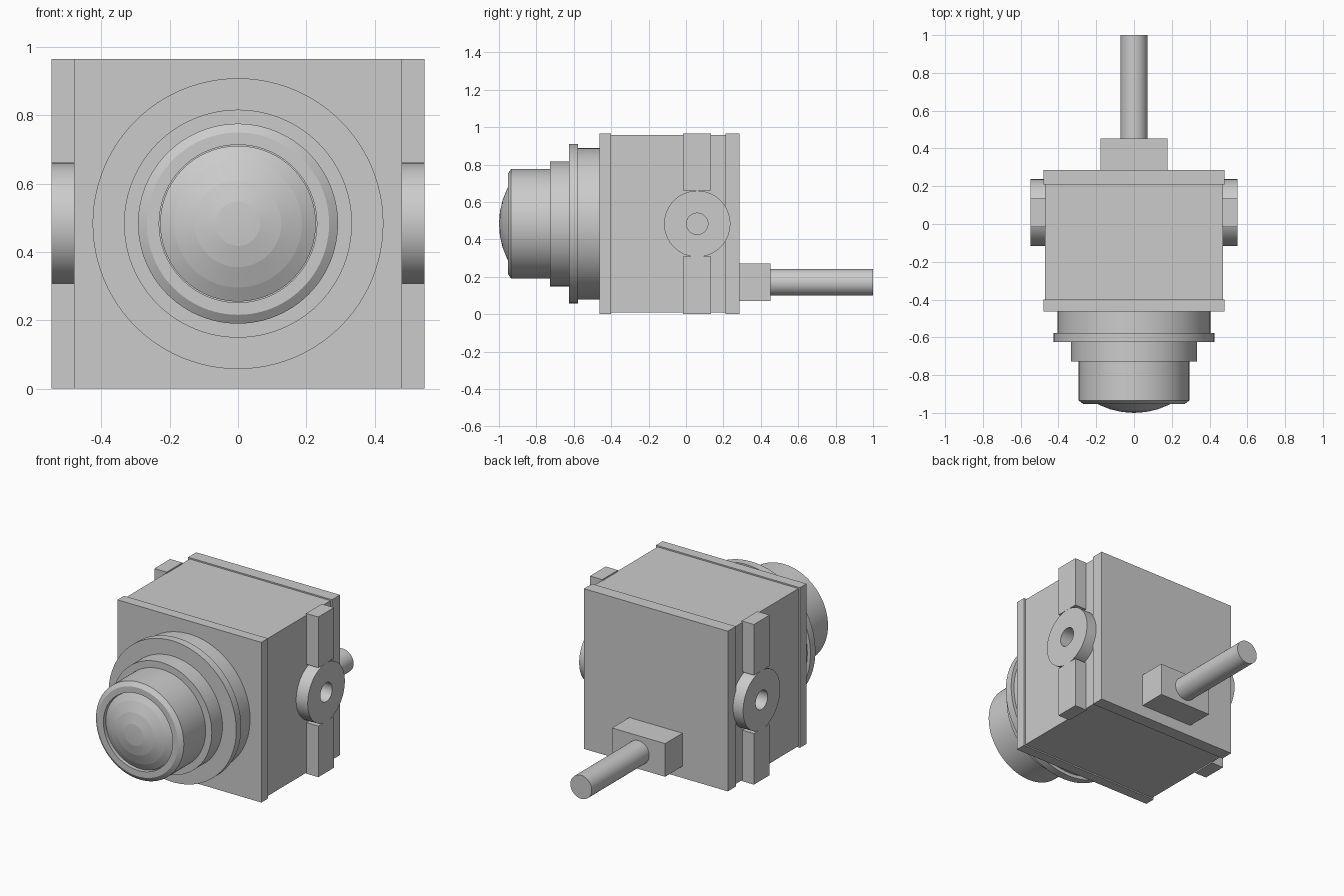
import bpy, bmesh, math
from mathutils import Matrix

if "Cube" in bpy.data.objects:
    bpy.data.objects.remove(bpy.data.objects["Cube"], do_unlink=True)

grey = bpy.data.materials.new("plain grey")
grey.use_nodes = True
GREY = (0.6, 0.6, 0.6, 1)
grey.diffuse_color = GREY
grey.node_tree.nodes["Principled BSDF"].inputs["Base Color"].default_value = GREY

SEGMENTS = 96
MID_Z = 0.483


def finish(name, bm, smooth=False):
    bmesh.ops.recalc_face_normals(bm, faces=bm.faces)
    mesh = bpy.data.meshes.new(name)
    bm.to_mesh(mesh)
    bm.free()
    mesh.materials.append(grey)
    obj = bpy.data.objects.new(name, mesh)
    bpy.context.collection.objects.link(obj)
    if smooth:
        bpy.ops.object.select_all(action='DESELECT')
        obj.select_set(True)
        bpy.context.view_layer.objects.active = obj
        bpy.ops.object.shade_smooth_by_angle(angle=math.radians(5))
    return obj


def box(name, x, y, z):
    """Box spanning the (low, high) pairs x, y and z."""
    bm = bmesh.new()
    bmesh.ops.create_cube(bm, size=1)
    for v in bm.verts:
        for i, (low, high) in enumerate((x, y, z)):
            v.co[i] = low if v.co[i] < 0 else high
    return finish(name, bm)


def lathe(name, profile, centre, axis, closed=False):
    """Spin (radius, position) points about a line parallel to the axis."""
    bm = bmesh.new()
    verts = [bm.verts.new((r, 0, h)) for r, h in profile]
    edges = [bm.edges.new(pair) for pair in zip(verts, verts[1:])]
    if closed:
        edges.append(bm.edges.new((verts[-1], verts[0])))
    bmesh.ops.spin(bm, geom=verts + edges, cent=(0, 0, 0), axis=(0, 0, 1),
                   angle=math.tau, steps=SEGMENTS)
    bmesh.ops.remove_doubles(bm, verts=bm.verts, dist=0.0001)
    turn = Matrix.Rotation(-math.pi / 2, 4, 'X') if axis == 'Y' else Matrix.Rotation(math.pi / 2, 4, 'Y')
    bmesh.ops.transform(bm, matrix=Matrix.Translation(centre) @ turn, verts=bm.verts)
    return finish(name, bm, True)


# Housing with slightly larger front and back plates
box("body", (-0.47, 0.47), (-0.41, 0.22), (0.008, 0.958))
box("front_plate", (-0.48, 0.48), (-0.463, -0.4), (0, 0.966))
box("back_plate", (-0.48, 0.48), (0.21, 0.287), (0, 0.966))

# Stepped lens barrel with a bevelled rim and shallow recess
lathe("lens_barrel", [(0, -0.45), (0.405, -0.45), (0.405, -0.578), (0.426, -0.578),
                      (0.426, -0.625), (0.334, -0.625), (0.334, -0.727),
                      (0.293, -0.727), (0.293, -0.935), (0.267, -0.953),
                      (0.231, -0.953), (0.231, -0.925), (0, -0.925)],
      (0, 0, MID_Z), 'Y')

# Domed glass made of flat bands
R = 0.425
bands = [(r, -1 + R - math.sqrt(R * R - r * r)) for r in (0, 0.065, 0.127, 0.187, 0.228)]
lathe("lens_glass", bands + [(0.228, -0.92), (0, -0.92)], (0, 0, MID_Z), 'Y')

# Pivot discs and split mounting bars on both sides
for side, s in (("left", 1), ("right", -1)):
    inner, outer = 0.465 * s, 0.547 * s
    lathe(side + "_pivot_disc", [(0.057, inner), (0.177, inner), (0.177, outer), (0.057, outer)],
          (0, 0.06, MID_Z), 'X', closed=True)
    span = tuple(sorted((inner, outer)))
    box(side + "_lower_bar", span, (-0.016, 0.134), (0, 0.308))
    box(side + "_upper_bar", span, (-0.016, 0.134), (0.66, 0.966))

# Rear connector block and rod
box("connector_block", (-0.177, 0.177), (0.28, 0.452), (0.07, 0.27))
lathe("connector_rod", [(0, 0.44), (0.071, 0.44), (0.071, 1), (0, 1)], (0, 0, 0.17), 'Y')
